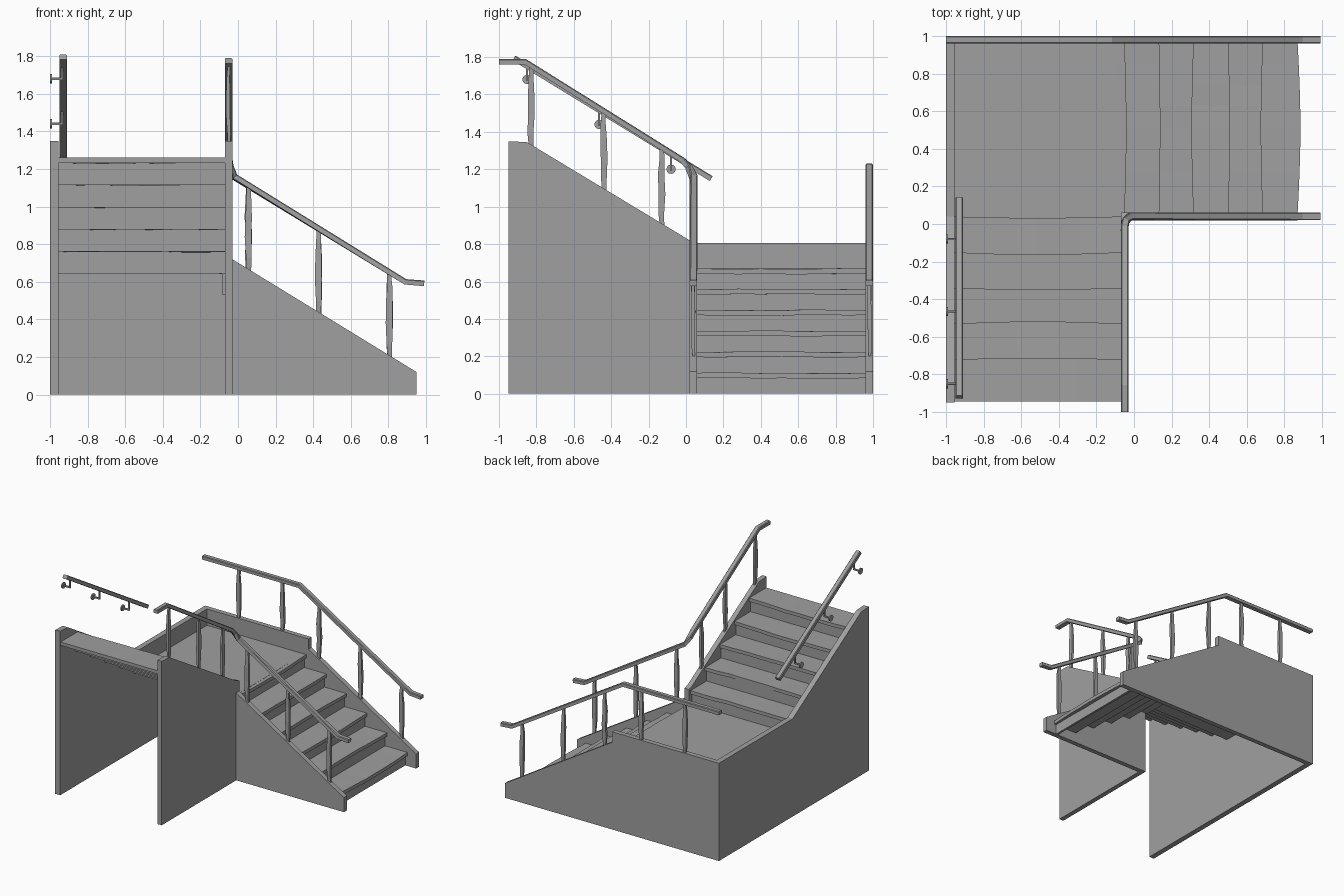
import bpy, bmesh, math, random
from mathutils import Vector

random.seed(4)
if "Cube" in bpy.data.objects:
    bpy.data.objects.remove(bpy.data.objects["Cube"])

grey = bpy.data.materials.new("plain_grey")
grey.use_nodes = True
GREY = (0.35, 0.35, 0.35, 1)
grey.diffuse_color = GREY
grey.node_tree.nodes["Principled BSDF"].inputs["Base Color"].default_value = GREY


def finish(name, bm):
    bmesh.ops.recalc_face_normals(bm, faces=bm.faces)
    mesh = bpy.data.meshes.new(name)
    bm.to_mesh(mesh)
    bm.free()
    mesh.materials.append(grey)
    obj = bpy.data.objects.new(name, mesh)
    bpy.context.collection.objects.link(obj)
    return obj


def loft(name, rings):
    """Skin a list of equal closed rings and cap both ends."""
    bm = bmesh.new()
    loops = [[bm.verts.new(p) for p in ring] for ring in rings]
    n = len(loops[0])
    for a, b in zip(loops, loops[1:]):
        for i in range(n):
            j = (i + 1) % n
            bm.faces.new((a[i], a[j], b[j], b[i]))
    bm.faces.new(loops[0])
    bm.faces.new(loops[-1])
    return finish(name, bm)


def prism(name, profile, axis, lo, hi):
    """Extrude a 2D outline along the given axis."""
    def place(p, d):
        q = list(p)
        q.insert(axis, d)
        return q
    return loft(name, [[place(p, d) for p in profile] for d in (lo, hi)])


def box(name, x0, x1, y0, y1, z0, z1):
    return prism(name, [(x0, y0), (x1, y0), (x1, y1), (x0, y1)], 2, z0, z1)


def rail(name, path, w=0.02, h=0.015, c=0.005):
    """Sweep a chamfered bar along a path, keeping its sides upright."""
    pts = [Vector(p) for p in path]
    rings = []
    for i, p in enumerate(pts):
        a = (p - pts[i - 1]).normalized() if i else None
        b = (pts[i + 1] - p).normalized() if i + 1 < len(pts) else None
        t = ((a or b) + (b or a)).normalized()
        side = t.cross(Vector((0, 0, 1))).normalized()
        up = side.cross(t)
        section = [(-w, -h), (w, -h), (w, h - c), (w - c, h), (c - w, h), (-w, h - c)]
        rings.append([p + side * s + up * u for s, u in section])
    return loft(name, rings)


def baluster(name, x, y, z0, z1, along_x):
    """Hand-cut square spindle, fuller in the middle."""
    rings = []
    for f, r in ((0, .012), (.15, .015), (.4, .018), (.65, .017), (.85, .013), (1, .011)):
        a, b = (r, r * .6) if along_x else (r * .6, r)
        dx, dy = (random.uniform(-.003, .003) for _ in "xy")
        z = z0 + (z1 - z0) * f
        rings.append([(x + dx + sx * a, y + dy + sy * b, z)
                      for sx, sy in ((-1, -1), (1, -1), (1, 1), (-1, 1))])
    return loft(name, rings)


def tread(name, nose, back, s0, s1, top, bow, along_x):
    """Thin board with a slightly bowed nosing and uneven top."""
    rings = []
    n = 8
    for k in range(n + 1):
        s = s0 + (s1 - s0) * k / n
        e = nose + bow * math.sin(math.pi * k / n)
        dz = random.uniform(-.004, .002) if 0 < k < n else 0
        ring = [(e, top + dz), (e, top - .028 + dz), (back, top - .028), (back, top)]
        rings.append([(d, s, z) if along_x else (s, d, z) for d, z in ring])
    return loft(name, rings)


# Side walls
LAND = 0.805
flight = [(-.95, 0), (-.95, 1.35), (-.85, 1.345)]
prism("right_wall", flight + [(.04, LAND), (1, LAND), (1, 0)], 0, -1, -.955)
prism("inner_wall", flight + [(.02, .82), (.06, LAND), (.06, 0)], 0, -.07, -.03)
slope = [(-.03, .72), (.95, .12), (.95, 0)]
prism("back_wall", [(-1, 0), (-1, LAND), (-.03, LAND)] + slope, 1, .96, 1)
prism("front_wall", [(-.05, 0), (-.05, .72)] + slope, 1, .02, .06)

# Landing and lower flight
RISE = .112
box("landing", -.96, -.07, .0, .97, .645, .67)
tread("landing_nosing", -.05, -.1, .06, .965, .67, .01, True)
for i in range(6):
    nose = .87 - .184 * i
    top = RISE * (i + 1) if i < 5 else .67
    if i < 5:
        tread(f"lower_tread_{i}", nose, nose - .22, .055, .965, top,
              (.015, -.01, .008, -.01, .006)[i], True)
    box(f"lower_riser_{i}", nose - .036, nose - .018, .055, .965, top - RISE, top - .02)

# Upper flight
for i in range(5):
    nose = .04 - .19 * i
    top = .67 + .118 * (i + 1)
    back = nose - .225 if i < 4 else -.945
    tread(f"upper_tread_{i}", nose, back, -.96, -.065, top,
          (-.008, -.012, -.008, .012, .008)[i], False)
    box(f"upper_riser_{i}", -.96, -.065, nose - .036, nose - .018, top - .125, top - .02)

# Handrails
rail("inner_handrail", [(-.05, -1, 1.775), (-.05, -.86, 1.775), (-.05, -.02, 1.25),
                        (-.046, .015, 1.215), (-.02, .04, 1.16), (.89, .04, .6),
                        (.99, .04, .592)])
rail("back_handrail", [(-1, .98, 1.215), (-.12, .98, 1.215), (.89, .98, .6),
                       (.99, .98, .592)])
rail("wall_handrail", [(-.93, -.92, 1.795), (-.93, .135, 1.15)])

# Balusters
for i, x in enumerate((.055, .43, .805)):
    foot = .67 - .612 * (x - .055)
    for side, y in (("front", .04), ("back", .98)):
        baluster(f"{side}_baluster_{i}", x, y, foot - .01, foot + .435, True)
for i, x in enumerate((-.68, -.28)):
    baluster(f"landing_baluster_{i}", x, .98, LAND - .01, 1.21, True)
for i, y in enumerate((-.83, -.44, -.13)):
    foot = 1.33 - .607 * (y + .83)
    baluster(f"upper_baluster_{i}", -.05, y, foot - .01, foot + .42, False)

# Wall brackets: disc, arm and upright under the wall handrail
for i, y in enumerate((-.85, -.465, -.08)):
    z = 1.68 - .623 * (y + .85)
    disc = [(y + .025 * math.cos(a), z + .025 * math.sin(a))
            for a in (math.tau * k / 12 for k in range(12))]
    prism(f"bracket_disc_{i}", disc, 0, -1, -.99)
    rail(f"bracket_arm_{i}", [(-.992, y, z), (-.94, y, z)], .006, .006, .002)
    box(f"bracket_post_{i}", -.942, -.93, y - .006, y + .006, z - .006, z + .065)
